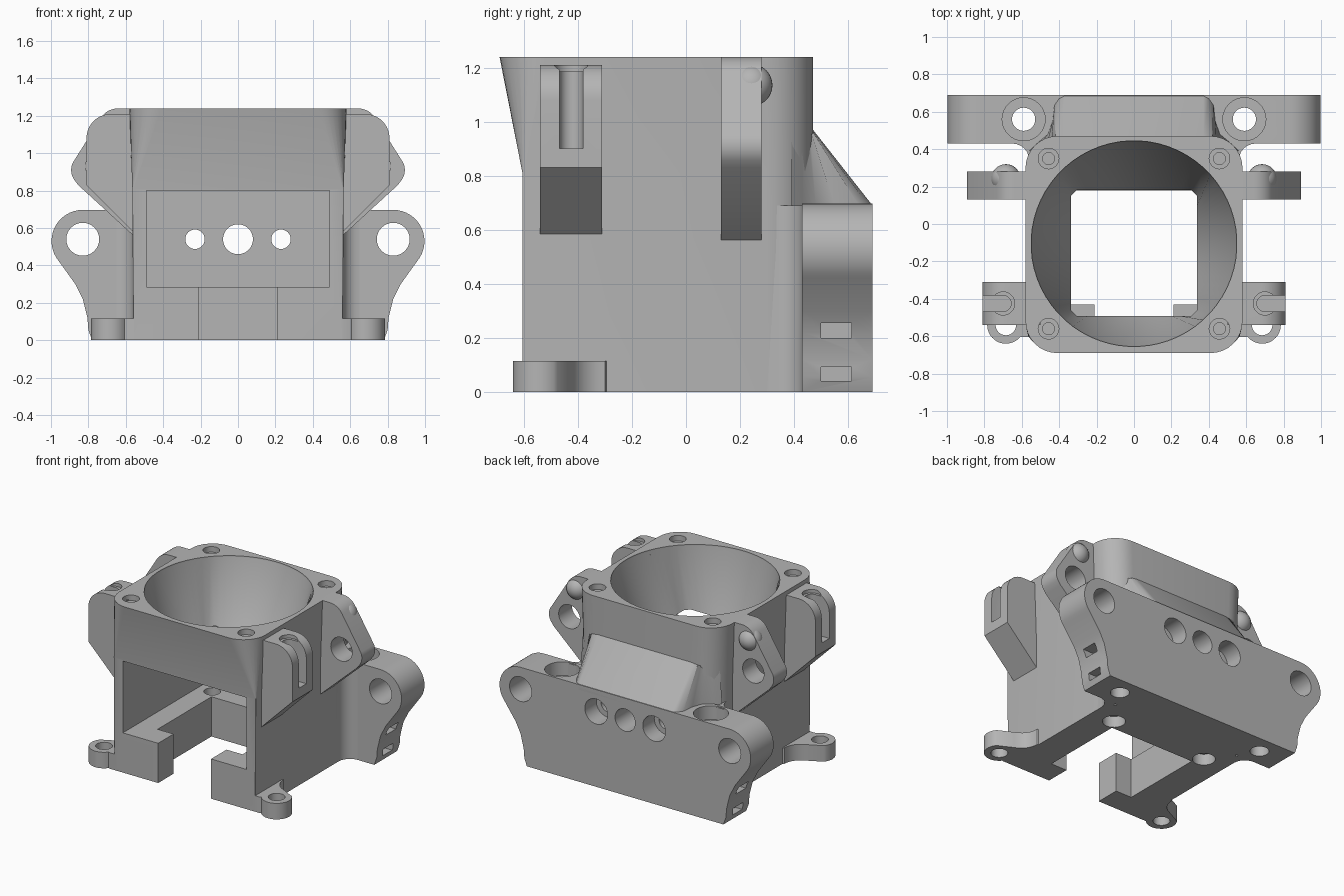
import bpy, bmesh
from math import sin, cos, pi, radians

cube = bpy.data.objects.get("Cube")
if cube:
    bpy.data.objects.remove(cube, do_unlink=True)

grey = bpy.data.materials.new("plain grey")
grey.use_nodes = True
COLOUR = (0.46, 0.46, 0.46, 1)
grey.diffuse_color = COLOUR
grey.node_tree.nodes["Principled BSDF"].inputs["Base Color"].default_value = COLOUR


def loft(name, rings):
    """Closed solid through rings of equal point count."""
    bm = bmesh.new()
    loops = [[bm.verts.new(p) for p in ring] for ring in rings]
    n = len(loops[0])
    for a, b in zip(loops, loops[1:]):
        for i in range(n):
            j = (i + 1) % n
            bm.faces.new((a[i], a[j], b[j], b[i]))
    bm.faces.new(loops[0])
    bm.faces.new(loops[-1])
    bmesh.ops.recalc_face_normals(bm, faces=bm.faces)
    mesh = bpy.data.meshes.new(name)
    bm.to_mesh(mesh)
    bm.free()
    mesh.materials.append(grey)
    obj = bpy.data.objects.new(name, mesh)
    bpy.context.collection.objects.link(obj)
    return obj


def prism(name, pts, axis, lo, hi):
    """Extrude a flat outline along an axis."""
    place = {"x": lambda a, b, t: (t, a, b),
             "y": lambda a, b, t: (a, t, b),
             "z": lambda a, b, t: (a, b, t)}[axis]
    return loft(name, [[place(a, b, t) for a, b in pts] for t in (lo, hi)])


def arc(cx, cy, r, start, end, n):
    step = radians(end - start) / n
    return [(cx + r * cos(radians(start) + i * step),
             cy + r * sin(radians(start) + i * step)) for i in range(n + 1)]


def rod(axis, a, b, r, lo, hi, n=32):
    return prism("cutter", arc(a, b, r, 0, 360, n)[:-1], axis, lo, hi)


def box(x0, x1, y0, y1, z0, z1):
    return prism("cutter", [(x0, y0), (x1, y0), (x1, y1), (x0, y1)], "z", z0, z1)


def mirrored(pts, s):
    return [(s * a, b) for a, b in pts]


def activate(obj):
    bpy.ops.object.select_all(action="DESELECT")
    obj.select_set(True)
    bpy.context.view_layer.objects.active = obj


def cut(obj, cutters):
    for c in cutters:
        activate(obj)
        mod = obj.modifiers.new("cut", "BOOLEAN")
        mod.operation = "DIFFERENCE"
        mod.solver = "EXACT"
        mod.object = c
        bpy.ops.object.modifier_apply(modifier=mod.name)
        bpy.data.objects.remove(c, do_unlink=True)


def outline(w, front, back, r_front, r_back, z):
    """Rounded rectangle ring with separate front and back corner radii."""
    pts = []
    for sx, y, r, a in ((1, back, r_back, 0), (-1, back, r_back, 90),
                        (-1, front, r_front, 180), (1, front, r_front, 270)):
        cy = y - r if y == back else y + r
        pts += arc(sx * (w - r), cy, r, a, a + 90, 8)
    return [(x, y, z) for x, y in pts]


SIDES = (1, -1)
WALL_HOLE_Z = 0.54

# Main housing, flaring to the rounded mounting rim
body = loft("housing", [
    outline(0.56, -0.605, 0.47, 0.005, 0.17, 0),
    outline(0.565, -0.605, 0.47, 0.005, 0.17, 0.81),
    outline(0.58, -0.69, 0.47, 0.17, 0.17, 1.24)])

# Funnel: square mouth below, round bore above
angles = [2 * pi * (i + 0.5) / 64 for i in range(64)]


def square(z, h=0.337):
    k = [h / max(abs(cos(a)), abs(sin(a))) for a in angles]
    return [(m * cos(a), m * sin(a) - 0.155, z) for m, a in zip(k, angles)]


def circle(z, r=0.55):
    return [(r * cos(a), r * sin(a) - 0.105, z) for a in angles]


funnel = loft("cutter", [square(0.75), square(0.8), circle(1.23), circle(1.3)])
cutters = [funnel,
           box(-0.49, 0.49, -1, 0.38, 0.285, 0.8),        # inner chamber
           box(-0.337, 0.337, -0.43, 0.18, -0.1, 0.4),    # floor opening
           box(-0.21, 0.21, -1, -0.4, -0.1, 0.4),         # front gap
           rod("y", 0, WALL_HOLE_Z, 0.08, 0.3, 0.8)]
for s in SIDES:
    cutters += [rod("y", s * 0.23, WALL_HOLE_Z, 0.052, 0.3, 0.8),
                rod("z", s * 0.38, 0.25, 0.055, -0.1, 0.4),
                rod("z", s * 0.38, 0.25, 0.075, -0.1, 0.08)]
    for y in (-0.56, 0.35):
        cutters += [rod("z", s * 0.457, y, 0.055, 1.2, 1.3),
                    rod("z", s * 0.457, y, 0.032, 1.0, 1.3)]
cut(body, cutters)

# Back plate with lobed ends
half = [(0.78, 0), (0.80, 0.055), (0.805, 0.12), (0.83, 0.22), (0.87, 0.30)]
half += arc(0.83, 0.53, 0.167, -40, 90, 16)
plate = prism("back_plate", half + mirrored(half, -1)[::-1], "y", 0.43, 0.69)
cutters = [rod("y", 0, WALL_HOLE_Z, 0.08, 0.3, 0.8)]
for s in SIDES:
    cutters += [rod("y", s * 0.83, WALL_HOLE_Z, 0.088, 0.3, 0.8),
                rod("y", s * 0.23, WALL_HOLE_Z, 0.052, 0.3, 0.8),
                rod("y", s * 0.23, WALL_HOLE_Z, 0.09, 0.56, 0.8),
                rod("z", s * 0.59, 0.56, 0.062, -0.1, 0.8),
                rod("z", s * 0.59, 0.56, 0.115, 0.6, 0.8)]
    for inner, z0, z1 in ((0.68, 0.2, 0.255), (0.74, 0.04, 0.092)):
        x0, x1 = sorted((s * inner, s * 1.1))
        cutters.append(box(x0, x1, 0.5, 0.612, z0, z1))
cut(plate, cutters)

# Sloped shoulder between rim and back plate
low = [(0.56, 0.39), (0.52, 0.43), (0.46, 0.48), (0.435, 0.55),
       (0.425, 0.64), (0.40, 0.675), (0.37, 0.69)]
high = [(0.54, 0.39), (0.50, 0.43), (0.46, 0.45), (0.44, 0.46),
        (0.42, 0.464), (0.40, 0.467), (0.37, 0.47)]
rings = []
for pts, z in ((low, 0.66), (low, 0.69), (high, 0.97)):
    rings.append([(x, y, z) for x, y in pts + mirrored(pts, -1)[::-1]])
shoulder = loft("rear_shoulder", rings)

parts = [body, plate, shoulder]
for s in SIDES:
    side = "left" if s > 0 else "right"

    # Curved web where housing meets back plate
    web = [(0.52, 0.27), (0.56, 0.27)] + arc(0.65, 0.34, 0.09, 180, 90, 6)
    web += [(0.65, 0.45), (0.52, 0.45)]
    parts.append(prism(side + "_web", mirrored(web, s), "z", 0, 0.69))

    # Rear ear with hole and round bump
    ear = [(0.5, 0.56), (0.56, 0.56), (0.855, 0.83)]
    ear += arc(0.80, 0.91, 0.092, -35, 25, 6)
    ear += arc(0.64, 1.13, 0.11, 30, 90, 8) + [(0.5, 1.24)]
    rear = prism(side + "_rear_ear", mirrored(ear, s), "y", 0.13, 0.28)
    cut(rear, [rod("y", s * 0.73, 0.93, 0.085, 0, 0.5)])
    bpy.ops.mesh.primitive_uv_sphere_add(segments=32, ring_count=16, radius=0.078,
                                         location=(s * 0.685, 0.242, 1.135))
    bump = bpy.context.object
    bump.name = side + "_ear_bump"
    bump.data.materials.append(grey)
    parts += [rear, bump]

    # Front ear with vertical slot
    ear = [(0.5, 0.57), (0.55, 0.57), (0.81, 0.83)]
    ear += arc(0.68, 1.08, 0.13, 0, 90, 10) + [(0.5, 1.21)]
    front = prism(side + "_front_ear", mirrored(ear, s), "y", -0.54, -0.31)
    x0, x1 = sorted((s * 0.70, s * 0.9))
    cut(front, [rod("z", s * 0.70, -0.425, 0.043, 0.9, 1.3),
                box(x0, x1, -0.468, -0.382, 0.9, 1.3),
                rod("z", s * 0.70, -0.425, 0.062, 1.185, 1.3)])
    parts.append(front)

    # Foot with screw hole
    foot = [(0.52, -0.605), (0.60, -0.605)] + arc(0.685, -0.54, 0.1, 218, 400, 20)
    foot += arc(0.70, -0.30, 0.13, 250, 180, 6) + [(0.52, -0.27)]
    pad = prism(side + "_foot", mirrored(foot, s), "z", 0, 0.115)
    cut(pad, [rod("z", s * 0.685, -0.54, 0.055, -0.1, 0.3)])
    parts.append(pad)

for obj in parts:
    activate(obj)
    bpy.ops.object.shade_smooth_by_angle(angle=radians(32))
